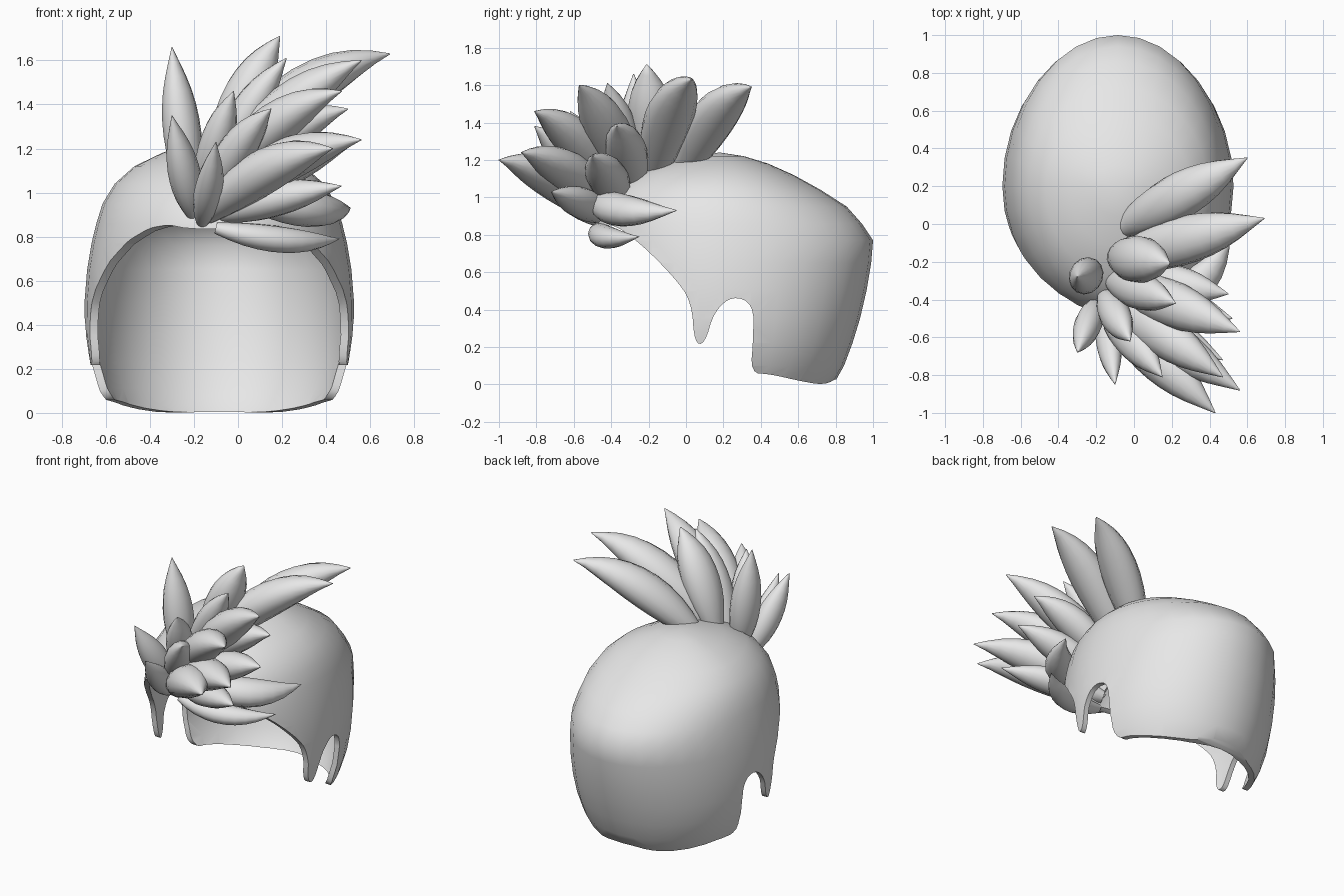
import bpy, bmesh, math
from mathutils import Vector

if "Cube" in bpy.data.objects:
    bpy.data.objects.remove(bpy.data.objects["Cube"], do_unlink=True)

grey = bpy.data.materials.new("light grey")
grey.use_nodes = True
grey.diffuse_color = (0.8, 0.8, 0.8, 1)
grey.node_tree.nodes["Principled BSDF"].inputs["Base Color"].default_value = (0.8, 0.8, 0.8, 1)


def make(name, bm):
    bmesh.ops.recalc_face_normals(bm, faces=bm.faces)
    mesh = bpy.data.meshes.new(name)
    bm.to_mesh(mesh)
    bm.free()
    mesh.materials.append(grey)
    obj = bpy.data.objects.new(name, mesh)
    bpy.context.collection.objects.link(obj)
    return obj


def select(obj):
    bpy.ops.object.select_all(action='DESELECT')
    obj.select_set(True)
    bpy.context.view_layer.objects.active = obj


def skin(bm, rings):
    for a, b in zip(rings, rings[1:]):
        n = len(a)
        for i in range(n):
            j = (i + 1) % n
            bm.faces.new((a[i], a[j], b[j], b[i]))


# Cap: stacked half-ellipse rings (height, half width, front y, back y)
CX, CY, SIDES = -0.085, 0.2, 32
levels = [
    (-0.08, 0.46, -0.36, 0.72), (0.02, 0.52, -0.4, 0.8), (0.1, 0.56, -0.42, 0.845),
    (0.22, 0.595, -0.43, 0.89), (0.35, 0.61, -0.45, 0.93), (0.5, 0.612, -0.47, 0.965),
    (0.65, 0.6, -0.49, 0.99), (0.77, 0.58, -0.49, 1.0), (0.86, 0.558, -0.48, 0.94),
    (0.95, 0.53, -0.45, 0.86), (1.04, 0.475, -0.38, 0.72), (1.12, 0.385, -0.28, 0.575),
    (1.18, 0.26, -0.12, 0.44), (1.22, 0.14, 0.04, 0.31),
]
bm = bmesh.new()
rings = []
for z, half, front, back in levels:
    ring = []
    for i in range(SIDES):
        a = 2 * math.pi * i / SIDES
        s = math.sin(a)
        depth = back - CY if s > 0 else CY - front
        ring.append(bm.verts.new((CX + half * math.cos(a), CY + depth * s, z)))
    rings.append(ring)
skin(bm, rings)
crown = bm.verts.new((CX, CY - 0.02, 1.24))
for i in range(SIDES):
    bm.faces.new((rings[-1][i], rings[-1][(i + 1) % SIDES], crown))
cap = make("hair_cap", bm)


# Cutter: side outline of the face opening, sideburn and ear arch
def round_corners(points):
    out = []
    for p, q in zip(points, points[1:] + points[:1]):
        p, q = Vector(p), Vector(q)
        out += [p.lerp(q, 0.25), p.lerp(q, 0.75)]
    return out


outline = [
    (-0.9, 0.81), (-0.48, 0.825), (-0.4, 0.865), (-0.25, 0.76), (-0.06, 0.57), (0.03, 0.44),
    (0.045, 0.22), (0.1, 0.215), (0.15, 0.39), (0.25, 0.475), (0.36, 0.43), (0.36, 0.25),
    (0.345, 0.06), (0.45, 0.055), (0.6, 0.02), (0.74, -0.005), (0.82, 0.04), (1.2, 0.1),
    (1.2, -0.4), (-0.9, -0.4),
]
outline = round_corners(round_corners(outline))
bm = bmesh.new()
ends = [[bm.verts.new((x, p[0], p[1])) for p in outline] for x in (-1.2, 1.2)]
skin(bm, ends)
bm.faces.new(ends[0])
bm.faces.new(ends[1])
cutter = make("opening_cutter", bm)
cutter.hide_render = True

select(cap)
shell = cap.modifiers.new("shell", 'SOLIDIFY')
shell.thickness = 0.035
shell.offset = -1
cut = cap.modifiers.new("cut", 'BOOLEAN')
cut.operation = 'DIFFERENCE'
cut.solver = 'EXACT'
cut.object = cutter
for name in ("shell", "cut"):
    bpy.ops.object.modifier_apply(modifier=name)
bpy.data.objects.remove(cutter, do_unlink=True)
bpy.ops.object.shade_smooth_by_angle(angle=math.radians(45))

# Spikes: pointed leaf-shaped locks swept along a bent path
SHAPE = [0.45, 0.68, 0.86, 0.96, 1.0, 0.98, 0.9, 0.76, 0.55, 0.29, 0.02]


def spike(name, base, tip, radius, bow):
    base, tip = Vector(base), Vector(tip)
    mid = (base + tip) / 2 + 2 * Vector(bow)
    bm = bmesh.new()
    rings = []
    for k, width in enumerate(SHAPE):
        t = k / (len(SHAPE) - 1)
        centre = base.lerp(mid, t).lerp(mid.lerp(tip, t), t)
        along = (mid - base).lerp(tip - mid, t).normalized()
        side = along.cross(Vector((0.3, 1, 0.2))).normalized()
        other = along.cross(side)
        ring = []
        for i in range(14):
            a = 2 * math.pi * i / 14
            offset = side * math.cos(a) * 0.85 + other * math.sin(a)
            ring.append(bm.verts.new(centre + offset * radius * width))
        rings.append(ring)
    skin(bm, rings)
    bm.faces.new(rings[0])
    bm.faces.new(rings[-1])
    select(make(name, bm))
    bpy.ops.object.shade_smooth_by_angle(angle=math.radians(60))


# name, root, tip, radius, bow of the middle
UP = Vector((0, 0, 1))
locks = [
    ("upright_lock", (-0.22, -0.27, 1.0), (-0.3, -0.28, 1.66), 0.1, UP * 0),
    ("crown_lock", (-0.1, -0.17, 1.1), (0.19, -0.21, 1.71), 0.125, UP * 0.05),
    ("rear_lock", (-0.06, -0.02, 1.13), (0.6, 0.35, 1.59), 0.125, UP * 0.09),
    ("rear_side_lock", (-0.08, -0.18, 1.11), (0.69, 0.03, 1.63), 0.13, UP * 0.1),
    ("top_lock", (-0.1, -0.3, 1.04), (0.56, -0.57, 1.6), 0.125, UP * 0.07),
    ("top_inner_lock", (-0.12, -0.3, 1.05), (0.22, -0.42, 1.61), 0.1, UP * 0.04),
    ("side_upper_lock", (-0.06, -0.28, 1.04), (0.5, -0.37, 1.38), 0.11, UP * 0.06),
    ("side_middle_lock", (-0.06, -0.36, 0.97), (0.52, -0.5, 1.22), 0.11, UP * 0.03),
    ("front_upper_lock", (-0.13, -0.38, 1.0), (0.47, -0.81, 1.46), 0.12, UP * 0.08),
    ("front_outer_lock", (-0.12, -0.42, 0.94), (0.56, -0.88, 1.24), 0.12, UP * 0.06),
    ("front_large_lock", (-0.14, -0.46, 0.9), (0.43, -1.0, 1.2), 0.12, UP * 0.06),
    ("front_low_lock", (-0.1, -0.42, 0.9), (0.47, -0.72, 1.03), 0.095, UP * 0.01),
    ("front_middle_lock", (-0.15, -0.44, 0.94), (0.15, -0.81, 1.38), 0.1, UP * 0.04),
    ("front_inner_lock", (-0.16, -0.38, 1.0), (-0.02, -0.62, 1.46), 0.09, UP * 0.02),
    ("front_small_lock", (-0.16, -0.46, 0.87), (-0.1, -0.85, 1.23), 0.075, UP * -0.02),
    ("front_right_lock", (-0.2, -0.42, 0.9), (-0.3, -0.68, 1.35), 0.085, UP * -0.01),
    ("cheek_upper_lock", (0.0, -0.46, 0.99), (0.51, -0.05, 0.93), 0.1, (0.06, -0.08, -0.03)),
    ("cheek_lower_lock", (-0.1, -0.47, 0.84), (0.46, -0.25, 0.79), 0.07, (0.03, -0.06, -0.03)),
]
for lock in locks:
    spike(*lock)
